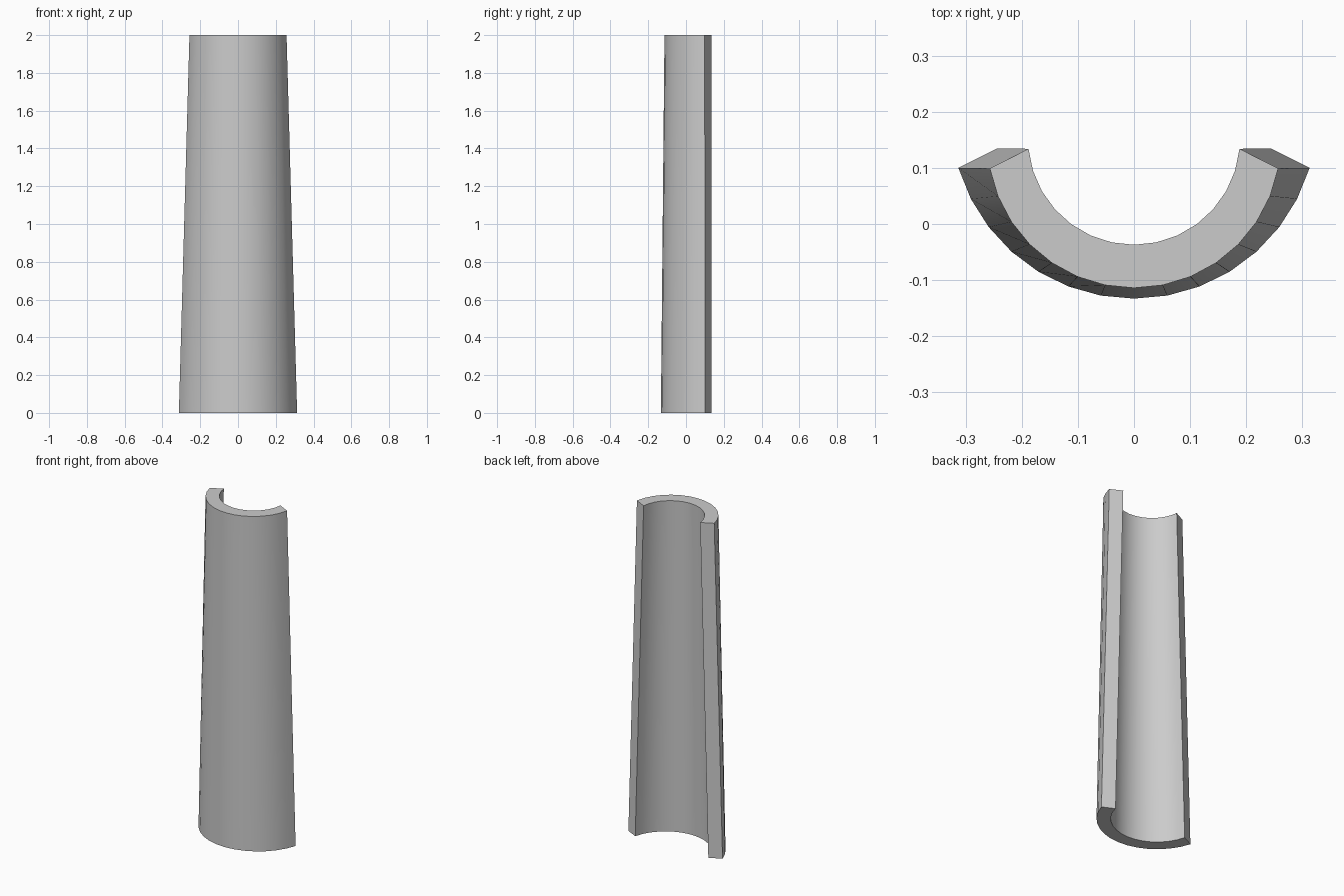
import bpy, bmesh, math

if "Cube" in bpy.data.objects:
    bpy.data.objects.remove(bpy.data.objects["Cube"])

SEGMENTS = 14


def arc(half_width, front_y, end_y, z):
    # Circular arc bulging toward -y, from left end to right end
    rise = end_y - front_y
    radius = (half_width ** 2 + rise ** 2) / (2 * rise)
    centre = front_y + radius
    end = math.atan2(half_width, centre - end_y)
    points = []
    for i in range(SEGMENTS + 1):
        a = end * (2 * i / SEGMENTS - 1)
        points.append((radius * math.sin(a), centre - radius * math.cos(a), z))
    return points


# Tapered half-shell: closed crescent section at bottom and top
bottom = arc(0.313, -0.133, 0.10, 0) + arc(0.243, -0.056, 0.135, 0)[::-1]
top = arc(0.257, -0.114, 0.099, 2) + arc(0.188, -0.037, 0.134, 2)[::-1]

bm = bmesh.new()
low = [bm.verts.new(p) for p in bottom]
high = [bm.verts.new(p) for p in top]
n = len(low)

# Outer wall, inner wall and the two end strips
for i in range(n):
    j = (i + 1) % n
    bm.faces.new((low[i], low[j], high[j], high[i]))

# Rims, split into quads between outer and inner arcs
for ring in (low, high):
    for i in range(SEGMENTS):
        bm.faces.new((ring[i], ring[i + 1], ring[n - 2 - i], ring[n - 1 - i]))

bmesh.ops.recalc_face_normals(bm, faces=bm.faces)
mesh = bpy.data.meshes.new("curved_shell")
bm.to_mesh(mesh)
bm.free()

shell = bpy.data.objects.new("curved_shell", mesh)
bpy.context.collection.objects.link(shell)
bpy.context.view_layer.objects.active = shell
shell.select_set(True)
bpy.ops.object.shade_smooth_by_angle(angle=math.radians(30))
